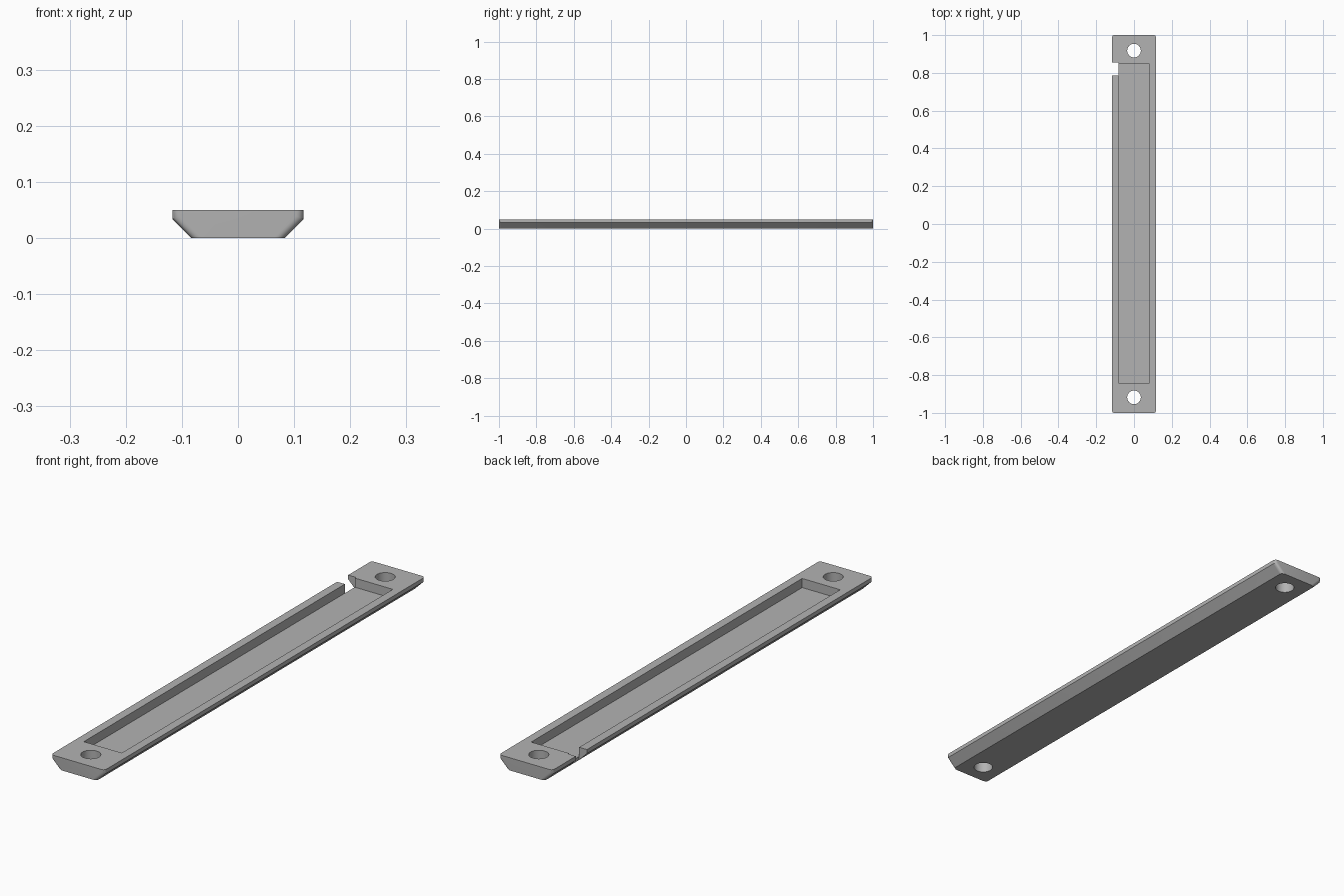
import bpy, bmesh, math
from mathutils import Matrix

cube = bpy.data.objects.get("Cube")
if cube:
    bpy.data.objects.remove(cube, do_unlink=True)

# One plain grey
grey = bpy.data.materials.new("grey")
grey.use_nodes = True
COLOR = (0.45, 0.45, 0.45, 1)
grey.diffuse_color = COLOR
grey.node_tree.nodes["Principled BSDF"].inputs["Base Color"].default_value = COLOR


def finish(name, bm):
    bmesh.ops.recalc_face_normals(bm, faces=bm.faces)
    mesh = bpy.data.meshes.new(name)
    bm.to_mesh(mesh)
    bm.free()
    obj = bpy.data.objects.new(name, mesh)
    obj.data.materials.append(grey)
    bpy.context.collection.objects.link(obj)
    return obj


def box(name, x0, x1, y0, y1, z0, z1):
    bm = bmesh.new()
    place = Matrix.Translation(((x0 + x1) / 2, (y0 + y1) / 2, (z0 + z1) / 2))
    size = Matrix.Diagonal((x1 - x0, y1 - y0, z1 - z0, 1))
    bmesh.ops.create_cube(bm, size=1, matrix=place @ size)
    return finish(name, bm)


def cylinder(name, y, radius):
    bm = bmesh.new()
    bmesh.ops.create_cone(bm, cap_ends=True, segments=48, radius1=radius, radius2=radius,
                          depth=0.3, matrix=Matrix.Translation((0, y, 0)))
    return finish(name, bm)


def cut(target, cutter):
    cutter.hide_render = True
    mod = target.modifiers.new(cutter.name, "BOOLEAN")
    mod.operation = "DIFFERENCE"
    mod.solver = "EXACT"
    mod.object = cutter
    bpy.context.view_layer.objects.active = target
    bpy.ops.object.modifier_apply(modifier=mod.name)
    bpy.data.objects.remove(cutter, do_unlink=True)


# Bar: chamfered profile swept along its length, corners rounded at both ends
half = [(0.083, 0), (0.117, 0.034), (0.117, 0.05)]
profile = half + [(-x, z) for x, z in reversed(half)]
bm = bmesh.new()
end = bm.faces.new([bm.verts.new((x, -1, z)) for x, z in profile])
sweep = bmesh.ops.extrude_face_region(bm, geom=[end], use_keep_orig=True)
for v in sweep["geom"]:
    if isinstance(v, bmesh.types.BMVert):
        v.co.y = 1
corners = [e for e in bm.edges
           if abs(e.verts[0].co.y - e.verts[1].co.y) < 0.01
           and abs(e.verts[0].co.z - e.verts[1].co.z) > 0.001]
bmesh.ops.recalc_face_normals(bm, faces=bm.faces)
bmesh.ops.bevel(bm, geom=corners, offset=0.013, segments=6, profile=0.5, affect="EDGES")
bar = finish("channel_bar", bm)

# Long pocket, side notch and the two screw holes
FLOOR = 0.014
cut(bar, box("pocket", -0.083, 0.083, -0.843, 0.847, FLOOR, 0.1))
cut(bar, box("side_notch", -0.2, -0.06, 0.785, 0.847, FLOOR, 0.1))
cut(bar, box("notch_outlet", -0.2, -0.083, 0.785, 0.854, -0.1, 0.1))
for side, y in (("front", -0.918), ("back", 0.918)):
    cut(bar, cylinder(side + "_screw_hole", y, 0.036))

bpy.ops.object.select_all(action="DESELECT")
bar.select_set(True)
bpy.context.view_layer.objects.active = bar
bpy.ops.object.shade_smooth_by_angle(angle=math.radians(30))
